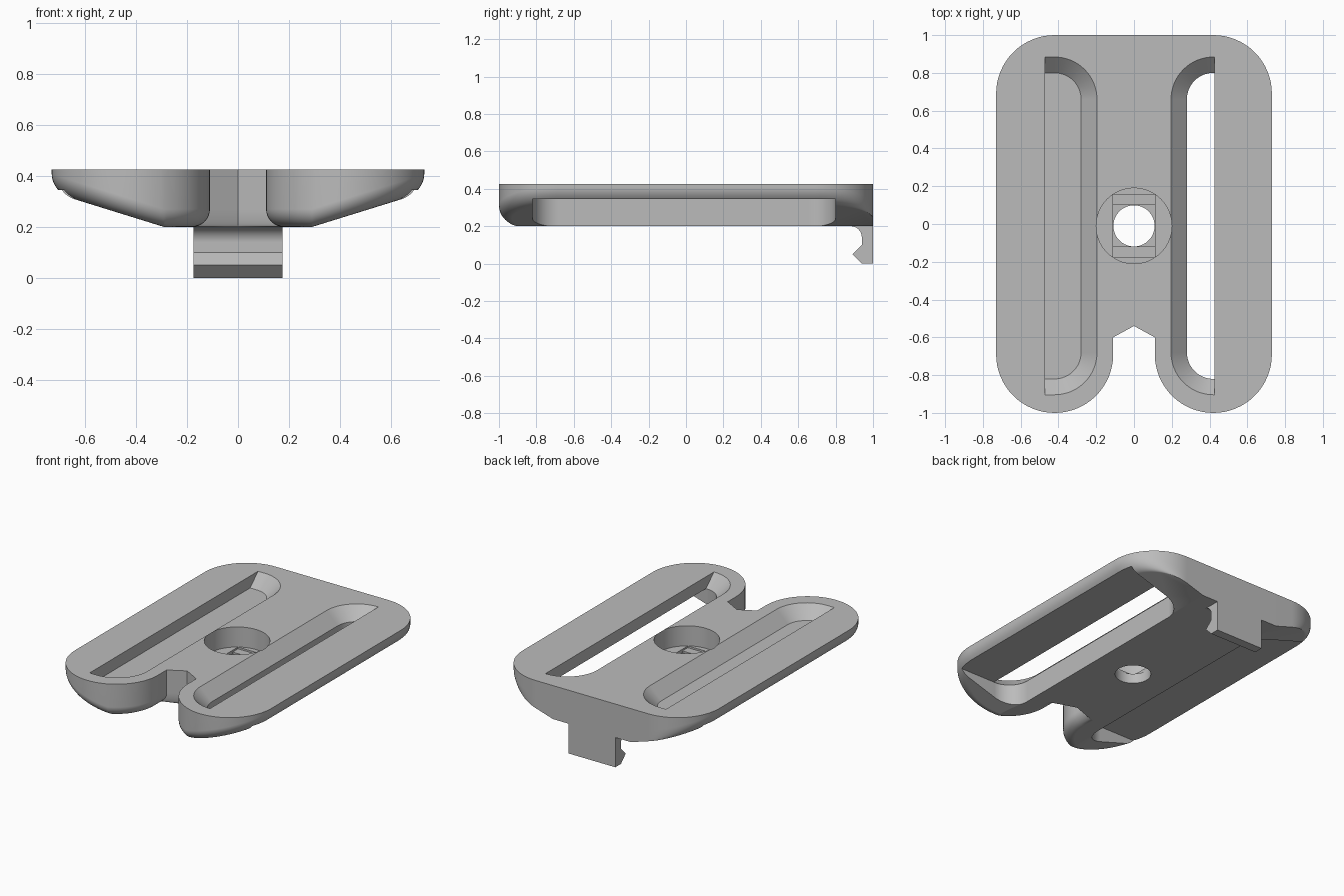
import bpy, bmesh, math

if "Cube" in bpy.data.objects:
    bpy.data.objects.remove(bpy.data.objects["Cube"])

TOP, BASE, RAIL = 0.425, 0.2, 0.345   # top face, underside, rail underside
FILLET = 0.07

grey = bpy.data.materials.new("matte grey")
grey.use_nodes = True
grey.diffuse_color = (0.5, 0.5, 0.5, 1)
grey.node_tree.nodes["Principled BSDF"].inputs["Base Color"].default_value = (0.5, 0.5, 0.5, 1)


def arc(cx, cy, rx, ry, start, end, steps=16):
    angles = [math.radians(start + (end - start) * i / steps) for i in range(steps + 1)]
    return [(cx + rx * math.cos(a), cy + ry * math.sin(a)) for a in angles]


def loft(rings):
    """Closed solid through rings of 3D points of equal length."""
    bm = bmesh.new()
    loops = [[bm.verts.new(p) for p in ring] for ring in rings]
    for low, high in zip(loops, loops[1:]):
        for i in range(len(low)):
            j = (i + 1) % len(low)
            bm.faces.new((low[i], low[j], high[j], high[i]))
    bm.faces.new(loops[0][::-1])
    bm.faces.new(loops[-1])
    bmesh.ops.recalc_face_normals(bm, faces=bm.faces)
    return bm


def make(name, bm):
    mesh = bpy.data.meshes.new(name)
    bm.to_mesh(mesh)
    bm.free()
    mesh.materials.append(grey)
    obj = bpy.data.objects.new(name, mesh)
    bpy.context.collection.objects.link(obj)
    return obj


def flat(points, z):
    return [(x, y, z) for x, y in points]


def cut(target, bm):
    cutter = make("cutter", bm)
    mod = target.modifiers.new("cut", "BOOLEAN")
    mod.operation, mod.solver, mod.object = "DIFFERENCE", "EXACT", cutter
    bpy.context.view_layer.objects.active = target
    bpy.ops.object.modifier_apply(modifier=mod.name)
    bpy.data.objects.remove(cutter)


def smooth(obj):
    bpy.ops.object.select_all(action="DESELECT")
    obj.select_set(True)
    bpy.context.view_layer.objects.active = obj
    bpy.ops.object.shade_smooth_by_angle(angle=math.radians(30))
    mod = obj.modifiers.new("even shading", "WEIGHTED_NORMAL")
    mod.keep_sharp = True


# Body outline: two front lobes, a pointed notch, and a straight back edge
def outline(inset):
    r = 0.31 - inset
    half = arc(0.42, -0.69, r, r, -180, 0, 32) + arc(0.42, 0.69, r, 0.31, 0, 90)
    half = [(0, -0.54), (0.11 + inset, -0.6)] + half
    return half + [(-x, y) for x, y in half[:0:-1]]


# Body: rounded lower edge, underside rising towards both sides
rings = [flat(outline(0), TOP)]
for i in range(9):
    a = math.radians(90 * i / 8)
    rings.append(flat(outline(FILLET * (1 - math.cos(a))), BASE + FILLET * (1 - math.sin(a))))
bm = loft(rings)
for side in (-1, 1):
    bmesh.ops.bisect_plane(bm, geom=bm.verts[:] + bm.edges[:] + bm.faces[:],
                           plane_co=(0.29 * side, 0, 0), plane_no=(1, 0, 0))
for v in bm.verts:
    if v.co.z < TOP - 0.001:
        v.co.z += max(0, abs(v.co.x) - 0.29) * 0.31
body = make("buckle_body", bm)


# Strap slots: chamfered opening above, undercut below each outer rail
def slot(side, outer, grow):
    pts = [(outer, 0.8 + grow)]
    pts += arc(0.42, 0.66, 0.14 + grow, 0.14 + grow, 90, 180)
    pts += arc(0.42, -0.68, 0.14 + grow, 0.14 + grow, 180, 270)
    pts += [(outer, -0.82 - grow)]
    return [(x * side, y) for x, y in pts]


for side, outer in ((1, 0.425), (-1, 0.47)):
    cut(body, loft([flat(slot(side, 1, 0), z) for z in (0.1, RAIL)]))
    cut(body, loft([flat(slot(side, outer, (z - RAIL) * 1.05), z) for z in (0.33, 0.45)]))


# Stepped screw hole: counterbore, two shallow steps, through hole
def disc(r):
    return arc(0, -0.01, r, r, 0, 354.375, 63)


cut(body, loft([flat(disc(0.2), z) for z in (0.29, 0.5)]))
reach = math.sqrt(0.2 ** 2 - 0.11 ** 2)
for depth, length in ((0.278, reach), (0.266, 0.11)):
    box = [(sx * 0.11, -0.01 + sy * length) for sx, sy in ((-1, -1), (1, -1), (1, 1), (-1, 1))]
    cut(body, loft([flat(box, z) for z in (depth, 0.32)]))
cut(body, loft([flat(disc(0.109), z) for z in (0.1, 0.35)]))
smooth(body)

# Hook: barbed tab under the back edge
profile = [(1, BASE), (1, 0), (0.94, 0), (0.89, 0.05), (0.94, 0.1)]
profile += arc(0.88, 0.14, 0.06, 0.06, 0, 85, 10) + [(0.88, BASE)]
hook = make("hook", loft([[(x, y, z) for y, z in profile] for x in (-0.175, 0.175)]))
smooth(hook)
